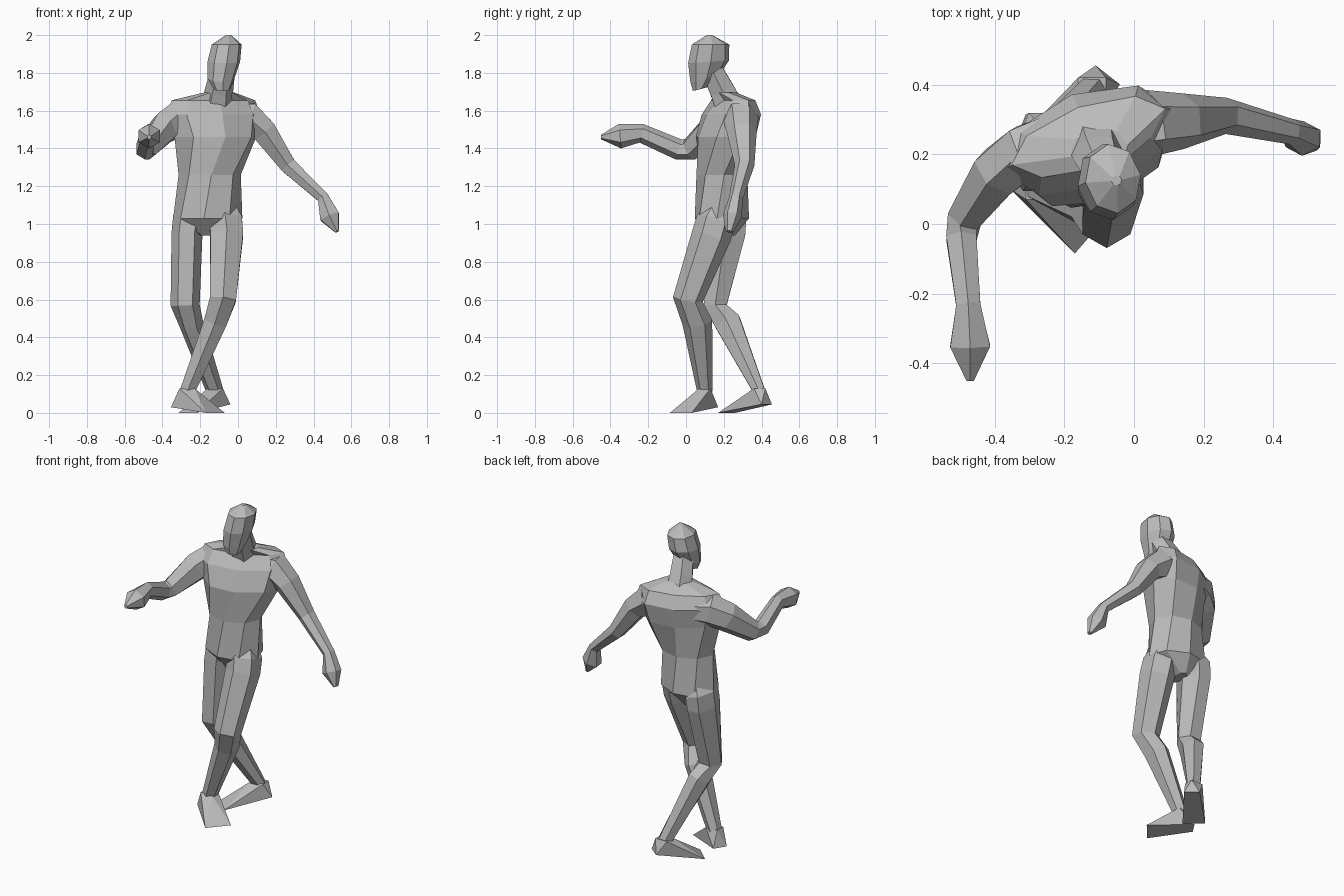
import bpy
import bmesh
from math import sin, cos, pi, radians
from mathutils import Vector

# Remove the default object
default_cube = bpy.data.objects.get("Cube")
if default_cube:
    bpy.data.objects.remove(default_cube, do_unlink=True)

# One plain clay colour for the whole figure
clay = bpy.data.materials.new("clay_grey")
clay.use_nodes = True
clay.diffuse_color = (0.5, 0.5, 0.5, 1)
clay.node_tree.nodes["Principled BSDF"].inputs["Base Color"].default_value = clay.diffuse_color


def finish(name, bm):
    """Turn a bmesh into a flat shaded, coloured object."""
    bmesh.ops.recalc_face_normals(bm, faces=bm.faces)
    mesh = bpy.data.meshes.new(name)
    bm.to_mesh(mesh)
    bm.free()
    mesh.materials.append(clay)
    part = bpy.data.objects.new(name, mesh)
    bpy.context.collection.objects.link(part)
    return part


def skin(name, frames, sides):
    """Join elliptical rings, each given as centre and two half axes."""
    bm = bmesh.new()
    rings = []
    for centre, u, v in frames:
        angles = [2 * pi * i / sides for i in range(sides)]
        rings.append([bm.verts.new(centre + u * cos(a) + v * sin(a)) for a in angles])
    for low, high in zip(rings, rings[1:]):
        for i in range(sides):
            j = (i + 1) % sides
            bm.faces.new((low[i], low[j], high[j], high[i]))
    bm.faces.new(rings[0])
    bm.faces.new(rings[-1])
    return finish(name, bm)


def limb(name, sections, side, sides=6):
    """Rings square to a path; each section is x, y, z and two radii."""
    points = [Vector(s[:3]) for s in sections]
    frames = []
    for i, section in enumerate(sections):
        before, after = points[max(i - 1, 0)], points[min(i + 1, len(points) - 1)]
        along = (after - before).normalized()
        u = (side - along * side.dot(along)).normalized()
        v = along.cross(u)
        frames.append((points[i], u * section[3], v * section[4]))
    return skin(name, frames, sides)


def stack(name, sections, sides=8):
    """Rings stacked upward: x, y, z, half width, half depth, turn, pitch."""
    frames = []
    for x, y, z, width, depth, turn, pitch in sections:
        a, p = radians(turn), radians(pitch)
        u = Vector((cos(a), sin(a), 0))
        v = Vector((-sin(a) * cos(p), cos(a) * cos(p), sin(p)))
        frames.append((Vector((x, y, z)), u * width, v * depth))
    return skin(name, frames, sides)


def foot(name, ankle, heel, toe, heel_height):
    """Convex wedge from a small ankle top down to the heel and toe edges."""
    ax, ay, az = ankle
    top = [(ax + dx, ay + dy, az) for dx in (-0.04, 0.04) for dy in (-0.03, 0.03)]
    raised = [(x, y, heel_height) for x, y in heel]
    ground = [(x, y, 0) for x, y in toe]
    bm = bmesh.new()
    for point in top + raised + ground:
        bm.verts.new(point)
    bmesh.ops.convex_hull(bm, input=bm.verts)
    return finish(name, bm)


X, Y, Z = Vector((1, 0, 0)), Vector((0, 1, 0)), Vector((0, 0, 1))

# Torso, from the crotch to the base of the neck, twisting at the chest
body = stack("body", [
    (-0.17, 0.19, 0.94, 0.035, 0.07, 0, 0),
    (-0.16, 0.19, 1.03, 0.185, 0.145, -8, 0),
    (-0.15, 0.19, 1.26, 0.165, 0.135, 4, 0),
    (-0.12, 0.21, 1.46, 0.23, 0.155, 20, 0),
    (-0.13, 0.24, 1.58, 0.265, 0.14, 20, 0),
    (-0.13, 0.25, 1.655, 0.235, 0.09, 20, 0),
    (-0.10, 0.21, 1.695, 0.085, 0.065, 12, 0),
])

# Neck and head, leaning forward
neck = limb("neck", [
    (-0.11, 0.23, 1.62, 0.085, 0.085),
    (-0.10, 0.19, 1.71, 0.075, 0.075),
    (-0.08, 0.14, 1.81, 0.065, 0.065),
], X)
head = stack("head", [
    (-0.085, 0.075, 1.715, 0.045, 0.04, 8, 15),
    (-0.09, 0.10, 1.77, 0.072, 0.08, 8, 14),
    (-0.075, 0.12, 1.86, 0.087, 0.11, 8, 4),
    (-0.06, 0.13, 1.95, 0.08, 0.10, 8, 0),
    (-0.05, 0.125, 2.0, 0.015, 0.015, 8, 0),
])

# Left arm hangs out to the side, hand tapering to the fingertips
left_arm = limb("left_arm", [
    (-0.02, 0.27, 1.56, 0.08, 0.08),
    (0.05, 0.29, 1.56, 0.095, 0.10),
    (0.14, 0.295, 1.49, 0.08, 0.075),
    (0.265, 0.31, 1.31, 0.052, 0.05),
    (0.45, 0.265, 1.14, 0.037, 0.035),
    (0.485, 0.245, 1.04, 0.05, 0.06),
    (0.525, 0.23, 0.96, 0.02, 0.012),
], Y)

# Right arm is bent, with the forearm reaching forward
right_arm = limb("right_arm", [
    (-0.22, 0.25, 1.56, 0.08, 0.08),
    (-0.31, 0.21, 1.56, 0.10, 0.085),
    (-0.39, 0.15, 1.51, 0.09, 0.08),
    (-0.485, 0.02, 1.395, 0.062, 0.055),
    (-0.495, -0.04, 1.395, 0.055, 0.05),
    (-0.475, -0.235, 1.48, 0.05, 0.04),
    (-0.47, -0.35, 1.465, 0.065, 0.066),
    (-0.47, -0.45, 1.46, 0.012, 0.012),
], Z)

# Left leg crosses in front, with a ridge down to the knee
left_leg = limb("left_leg", [
    (-0.08, 0.19, 1.13, 0.05, 0.05),
    (-0.065, 0.16, 1.02, 0.105, 0.10),
    (-0.06, 0.135, 0.94, 0.105, 0.10),
    (-0.08, 0.01, 0.60, 0.08, 0.08),
    (-0.12, 0.06, 0.48, 0.08, 0.07),
    (-0.27, 0.10, 0.11, 0.04, 0.045),
], Y)

# Right leg trails behind with a bent knee
right_leg = limb("right_leg", [
    (-0.23, 0.21, 1.13, 0.04, 0.06),
    (-0.26, 0.215, 1.03, 0.085, 0.12),
    (-0.27, 0.21, 0.95, 0.082, 0.12),
    (-0.28, 0.155, 0.57, 0.077, 0.07),
    (-0.25, 0.22, 0.48, 0.065, 0.08),
    (-0.12, 0.39, 0.11, 0.045, 0.035),
], X)

# Feet point in different directions
left_foot = foot("left_foot", (-0.27, 0.10, 0.13), [(-0.355, 0.10), (-0.31, 0.17)],
                 [(-0.17, -0.085), (-0.07, 0.03)], 0.03)
right_foot = foot("right_foot", (-0.12, 0.39, 0.13), [(-0.04, 0.40), (-0.11, 0.455)],
                  [(-0.315, 0.26), (-0.22, 0.17)], 0.045)

# Weld everything into one continuous skin
bpy.context.view_layer.objects.active = body
for part in (neck, head, left_arm, right_arm, left_leg, right_leg, left_foot, right_foot):
    weld = body.modifiers.new("weld_" + part.name, "BOOLEAN")
    weld.operation = "UNION"
    weld.solver = "EXACT"
    weld.use_self = True
    weld.object = part
    bpy.ops.object.modifier_apply(modifier=weld.name)
    bpy.data.objects.remove(part, do_unlink=True)
